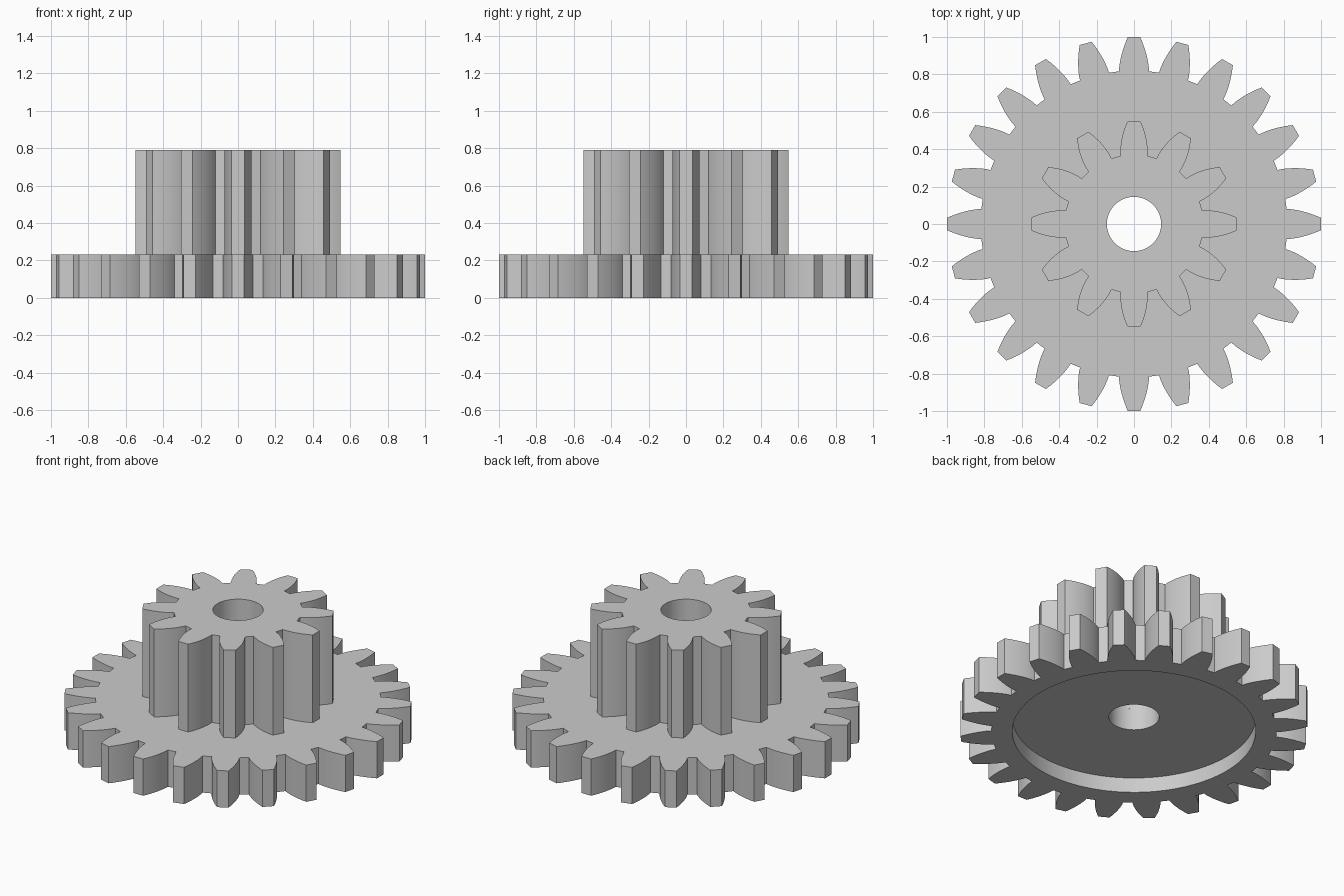
import bpy
import bmesh
import math

cube = bpy.data.objects.get("Cube")
if cube:
    bpy.data.objects.remove(cube, do_unlink=True)

BORE = 0.145
WHEEL_TOP = 0.233
TOTAL_HEIGHT = 0.79
RECESS_RADIUS = 0.7
RECESS_DEPTH = 0.095
FLANK_STEPS = 8

grey = bpy.data.materials.new("plain grey")
grey.use_nodes = True
colour = (0.6, 0.6, 0.6, 1)
grey.diffuse_color = colour
grey.node_tree.nodes["Principled BSDF"].inputs["Base Color"].default_value = colour


def tooth_outline(teeth, root, tip, root_half, tip_half):
    """Polar outline (angle, radius) of a gear with bulging tooth flanks."""
    flank = []
    for i in range(FLANK_STEPS + 1):
        t = i / FLANK_STEPS
        half = root_half + (tip_half - root_half) * t ** 1.35
        flank.append((math.radians(half), root + (tip - root) * t))
    outline = []
    for k in range(teeth):
        centre = math.tau * k / teeth
        outline += [(centre - a, r) for a, r in flank]
        outline += [(centre + a, r) for a, r in reversed(flank)]
    return outline


def build_gear(name, outline, rings, closed):
    """Join rings of (radius or None for the toothed outline, height)."""
    bm = bmesh.new()
    loops = []
    for radius, z in rings:
        loops.append([bm.verts.new(((radius or r) * math.cos(a),
                                    (radius or r) * math.sin(a), z))
                      for a, r in outline])
    pairs = list(zip(loops, loops[1:]))
    if closed:
        pairs.append((loops[-1], loops[0]))
    n = len(outline)
    for low, high in pairs:
        for i in range(n):
            j = (i + 1) % n
            bm.faces.new((low[i], low[j], high[j], high[i]))
    mesh = bpy.data.meshes.new(name)
    bm.to_mesh(mesh)
    bm.free()
    mesh.materials.append(grey)
    obj = bpy.data.objects.new(name, mesh)
    bpy.context.collection.objects.link(obj)
    bpy.ops.object.select_all(action="DESELECT")
    obj.select_set(True)
    bpy.context.view_layer.objects.active = obj
    bpy.ops.object.shade_smooth_by_angle(angle=math.radians(25))
    return obj


# Wide toothed wheel with a round recess underneath
build_gear("large_gear", tooth_outline(24, 0.82, 1.0, 5.6, 1.9),
           [(None, 0), (None, WHEEL_TOP), (BORE, WHEEL_TOP),
            (BORE, RECESS_DEPTH), (RECESS_RADIUS, RECESS_DEPTH),
            (RECESS_RADIUS, 0)], closed=True)

# Tall pinion standing on the wheel, sharing its bore
build_gear("small_gear", tooth_outline(12, 0.371, 0.55, 11.1, 3.6),
           [(None, WHEEL_TOP), (None, TOTAL_HEIGHT),
            (BORE, TOTAL_HEIGHT), (BORE, WHEEL_TOP)], closed=False)
